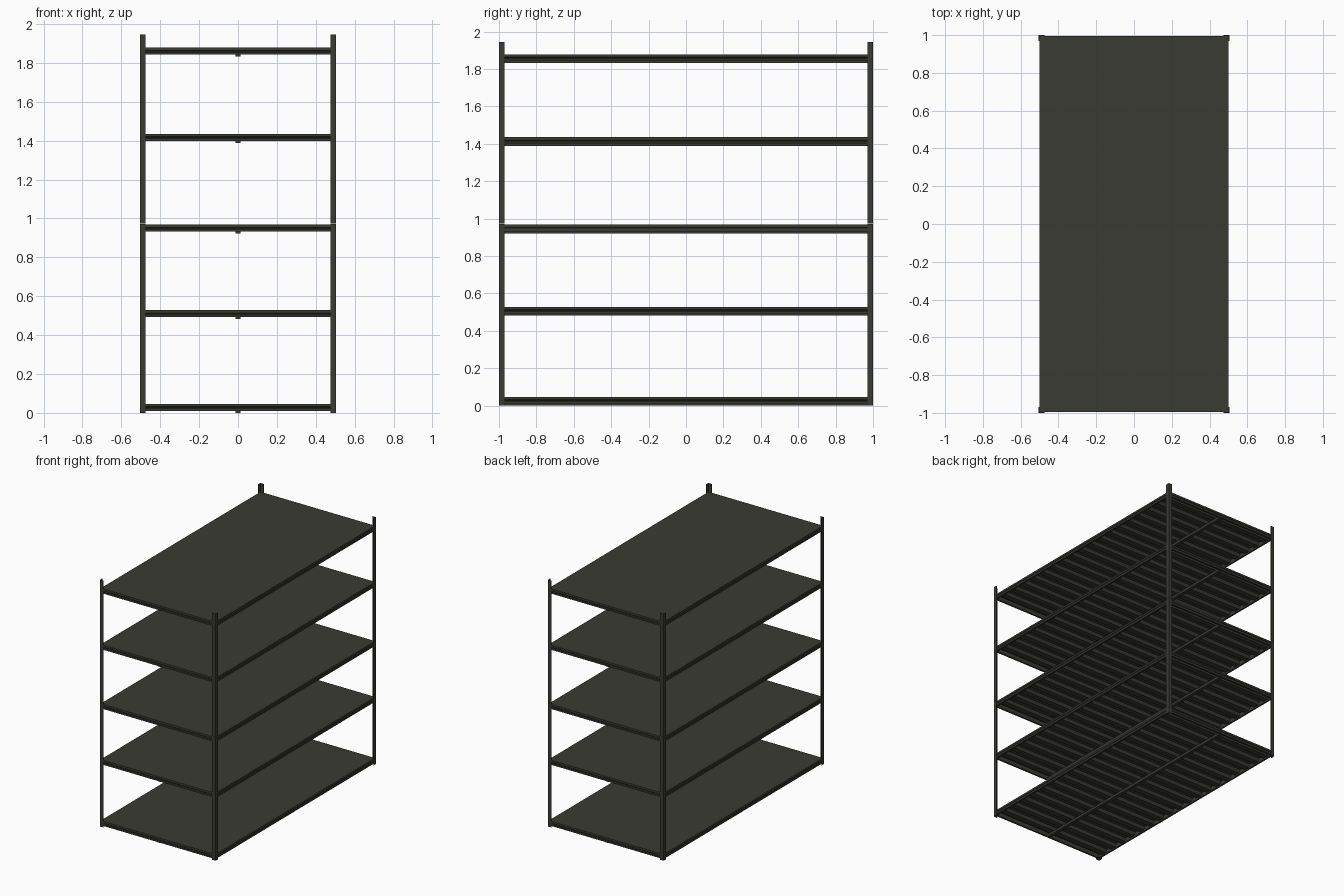
import bpy
import bmesh

if "Cube" in bpy.data.objects:
    bpy.data.objects.remove(bpy.data.objects["Cube"])

HX, HY, HEIGHT = 0.505, 1.0, 1.945
POST_W, GAUGE = 0.03, 0.004
SPLICE = 0.973
SHELF_TOPS = [0.046, 0.528, 0.968, 1.435, 1.878]
BEAM_H = 0.036
RIBS = 18

steel = bpy.data.materials.new("dark olive steel")
steel.use_nodes = True
colour = (0.043, 0.043, 0.034, 1)
steel.diffuse_color = colour
steel.node_tree.nodes["Principled BSDF"].inputs["Base Color"].default_value = colour


def make_object(name, bm):
    bmesh.ops.recalc_face_normals(bm, faces=bm.faces)
    mesh = bpy.data.meshes.new(name)
    bm.to_mesh(mesh)
    bm.free()
    mesh.materials.append(steel)
    obj = bpy.data.objects.new(name, mesh)
    bpy.context.collection.objects.link(obj)
    return obj


def extrude(bm, points, offset):
    """Closed outline swept along an offset into a solid."""
    face = bm.faces.new([bm.verts.new(p) for p in points])
    result = bmesh.ops.extrude_face_region(bm, geom=[face], use_keep_orig=True)
    moved = [v for v in result["geom"] if isinstance(v, bmesh.types.BMVert)]
    bmesh.ops.translate(bm, verts=moved, vec=offset)


def box(bm, low, high):
    (x0, y0, z0), (x1, y1, z1) = low, high
    extrude(bm, [(x0, y0, z0), (x1, y0, z0), (x1, y1, z0), (x0, y1, z0)],
            (0, 0, z1 - z0))


# Angle-section corner posts, each made of two stacked lengths
for y_name, sy in (("front", -1), ("back", 1)):
    for x_name, sx in (("right", -1), ("left", 1)):
        bm = bmesh.new()
        section = [(0, 0), (POST_W, 0), (POST_W, GAUGE),
                   (GAUGE, GAUGE), (GAUGE, POST_W), (0, POST_W)]
        for z0, z1 in ((0, SPLICE - 0.001), (SPLICE, HEIGHT)):
            extrude(bm, [(sx * (HX - a), sy * (HY - b), z0) for a, b in section],
                    (0, 0, z1 - z0))
        make_object(f"{y_name}_{x_name}_post", bm)

# Stepped beam section: inward distance and height above the beam's bottom
BEAM = [(0.004, 0.036), (0.004, 0.022), (0.008, 0.018), (0.008, 0.014),
        (0.004, 0.012), (0.004, 0), (0.018, 0), (0.018, 0.036)]

for number, top in enumerate(SHELF_TOPS, 1):
    base = top - BEAM_H

    # Perimeter beams
    bm = bmesh.new()
    for s in (-1, 1):
        extrude(bm, [(s * (HX - d), -HY + GAUGE, base + h) for d, h in BEAM],
                (0, 2 * (HY - GAUGE), 0))
        extrude(bm, [(-HX + GAUGE, s * (HY - d), base + h) for d, h in BEAM],
                (2 * (HX - GAUGE), 0, 0))
    make_object(f"shelf_{number}_beams", bm)

    # Ribbed deck: flat top with trapezoid ribs running across underneath
    bm = bmesh.new()
    ex, ey = HX - 0.006, HY - 0.006
    box(bm, (-ex, -ey, top - 0.004), (ex, ey, top + 0.0005))
    pitch = 2 * (HY - 0.02) / RIBS
    for i in range(RIBS):
        y = -HY + 0.02 + (i + 0.5) * pitch
        a, b = pitch * 0.32, pitch * 0.2
        extrude(bm, [(-HX + 0.018, y - a, top - 0.004),
                     (-HX + 0.018, y + a, top - 0.004),
                     (-HX + 0.018, y + b, top - 0.026),
                     (-HX + 0.018, y - b, top - 0.026)], (2 * HX - 0.036, 0, 0))
    make_object(f"shelf_{number}_deck", bm)

    # Centre support rail hanging just below the beams
    bm = bmesh.new()
    box(bm, (-0.013, -HY + 0.018, base - 0.01), (0.013, HY - 0.018, top - 0.026))
    make_object(f"shelf_{number}_centre_rail", bm)
